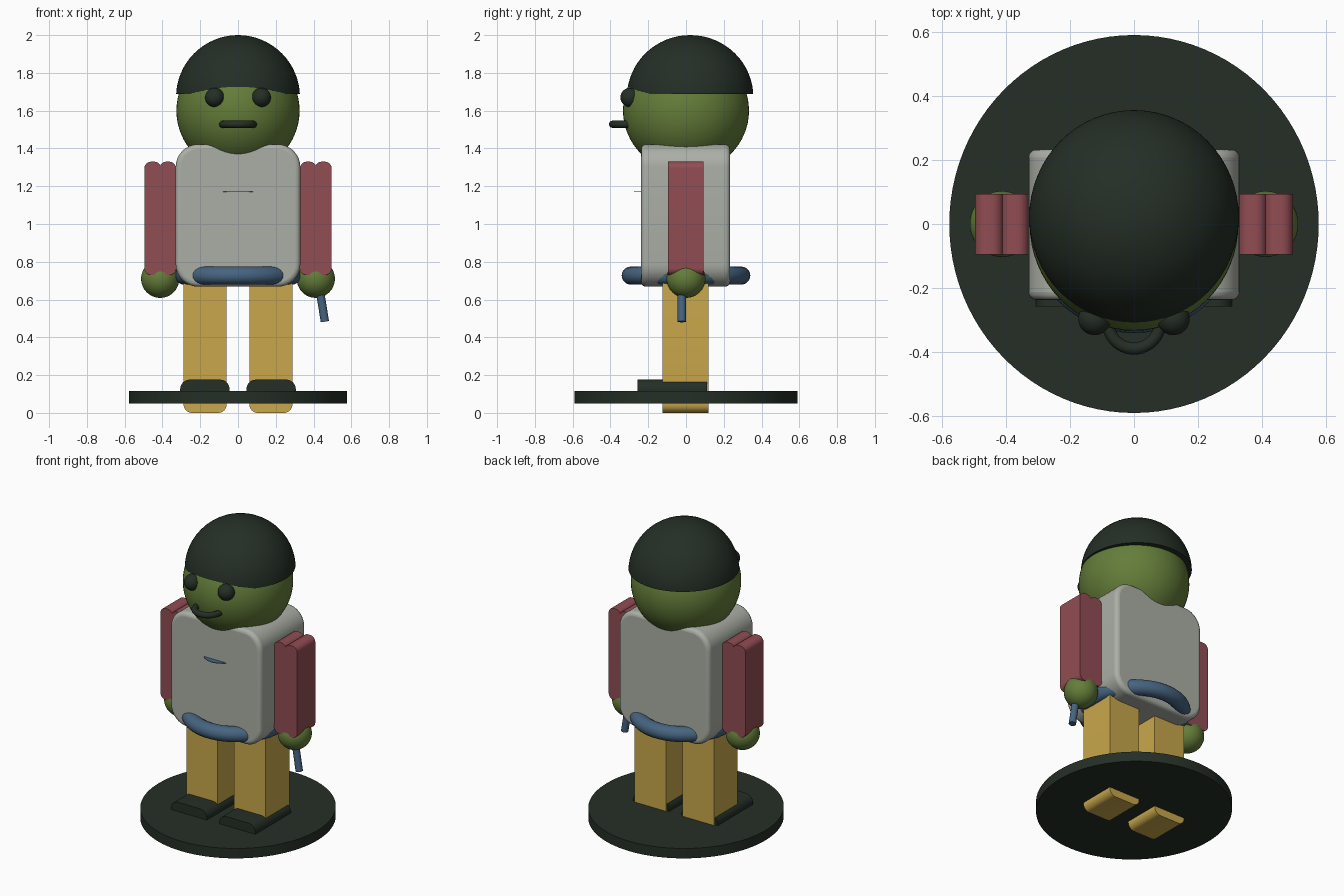
import bpy
import bmesh
from math import pi, sin, cos, radians
from mathutils import Vector

cube = bpy.data.objects.get("Cube")
if cube:
    bpy.data.objects.remove(cube, do_unlink=True)


def material(name, rgb):
    mat = bpy.data.materials.new(name)
    mat.use_nodes = True
    colour = (*rgb, 1)
    mat.diffuse_color = colour
    mat.node_tree.nodes["Principled BSDF"].inputs["Base Color"].default_value = colour
    return mat


DARK = material("dark green", (0.018, 0.028, 0.019))
SKIN = material("moss green", (0.127, 0.205, 0.041))
GREY = material("warm grey", (0.41, 0.43, 0.38))
RED = material("dusty red", (0.283, 0.074, 0.087))
BLUE = material("slate blue", (0.061, 0.127, 0.216))
GOLD = material("ochre", (0.578, 0.386, 0.07))


def finish(obj, name, mat, angle=35):
    """Name, colour and shade a part."""
    obj.name = obj.data.name = name
    obj.data.materials.clear()
    obj.data.materials.append(mat)
    bpy.ops.object.select_all(action="DESELECT")
    obj.select_set(True)
    bpy.context.view_layer.objects.active = obj
    bpy.ops.object.shade_smooth_by_angle(angle=radians(angle))
    return obj


def ball(name, mat, centre, radius, stretch=1.0):
    bpy.ops.mesh.primitive_uv_sphere_add(segments=64, ring_count=32, radius=radius, location=centre)
    obj = bpy.context.object
    obj.scale.y = stretch
    return finish(obj, name, mat)


def ring(name, mat, centre, major, minor, stretch=1.0):
    bpy.ops.mesh.primitive_torus_add(major_segments=64, minor_segments=20, location=centre,
                                     major_radius=major, minor_radius=minor)
    obj = bpy.context.object
    obj.scale.y = stretch
    return finish(obj, name, mat)


def disc(name, mat, centre, radius, height, stretch=1.0):
    bpy.ops.mesh.primitive_cylinder_add(vertices=96, radius=radius, depth=height, location=centre)
    obj = bpy.context.object
    obj.scale.y = stretch
    return finish(obj, name, mat)


def rounded_slab(name, mat, x, z, y, radius, soft=0):
    """Rounded rectangle in xz, extruded along y; soft bevels the rims."""
    bm = bmesh.new()
    corners = [(x[1], z[1], 1, 1), (x[0], z[1], -1, 1), (x[0], z[0], -1, -1), (x[1], z[0], 1, -1)]
    verts = []
    for k, (cx, cz, sx, sz) in enumerate(corners):
        for i in range(9):
            a = (k + i / 8) * pi / 2
            verts.append(bm.verts.new((cx + radius * (cos(a) - sx), y[0], cz + radius * (sin(a) - sz))))
    face = bm.faces.new(verts)
    out = bmesh.ops.extrude_face_region(bm, geom=[face])
    moved = [v for v in out["geom"] if isinstance(v, bmesh.types.BMVert)]
    bmesh.ops.translate(bm, verts=moved, vec=(0, y[1] - y[0], 0))
    bmesh.ops.recalc_face_normals(bm, faces=bm.faces)
    mesh = bpy.data.meshes.new(name)
    bm.to_mesh(mesh)
    bm.free()
    obj = bpy.data.objects.new(name, mesh)
    bpy.context.collection.objects.link(obj)
    finish(obj, name, mat)
    if soft:
        bevel = obj.modifiers.new("soft rims", "BEVEL")
        bevel.width, bevel.segments = soft, 4
        bevel.limit_method, bevel.angle_limit = "ANGLE", radians(50)
    return obj


# Round stand
disc("stand", DARK, (0, 0, 0.083), 0.577, 0.065, 1.023)

# Torso, belt and the thin chest tab
rounded_slab("torso", GREY, (-0.33, 0.33), (0.668, 1.422), (-0.237, 0.233), 0.12, 0.025)
ring("belt", BLUE, (0, 0, 0.727), 0.286, 0.048, 1.02)
disc("chest_tab", BLUE, (0, -0.18, 1.17), 0.1, 0.003, 0.95)

# Head with eyes and a curved mouth
ball("head", SKIN, (0, 0, 1.6), 0.326, 1.023)
ring("mouth", DARK, (0, -0.308, 1.528), 0.081, 0.019)

# Domed cap, cut flat underneath
cap = ball("cap", DARK, (0, 0.022, 1.672), 0.328, 1.02)
bm = bmesh.new()
bm.from_mesh(cap.data)
cut = bmesh.ops.bisect_plane(bm, geom=bm.verts[:] + bm.edges[:] + bm.faces[:],
                             plane_co=(0, 0, 0.016), plane_no=(0, 0, 1), clear_inner=True)
rim = [e for e in cut["geom_cut"] if isinstance(e, bmesh.types.BMEdge)]
bmesh.ops.edgeloop_fill(bm, edges=rim)
bmesh.ops.recalc_face_normals(bm, faces=bm.faces)
bm.to_mesh(cap.data)
bm.free()
finish(cap, "cap", DARK)

# Paired parts
for side, s in (("left", 1), ("right", -1)):
    def span(a, b):
        return tuple(sorted((s * a, s * b)))

    ball(side + "_eye", DARK, (s * 0.123, -0.296, 1.67), 0.051)
    rounded_slab(side + "_inner_sleeve", RED, span(0.328, 0.415), (0.73, 1.33), (-0.095, 0.093), 0.036)
    rounded_slab(side + "_outer_sleeve", RED, span(0.408, 0.496), (0.73, 1.33), (-0.095, 0.093), 0.036)
    ball(side + "_hand", SKIN, (s * 0.412, 0, 0.71), 0.101, 1.02)
    rounded_slab(side + "_leg", GOLD, span(0.06, 0.288), (0, 0.74), (-0.125, 0.12), 0.045)
    rounded_slab(side + "_shoe", DARK, span(0.045, 0.306), (0.06, 0.176), (-0.258, 0.11), 0.05)

# Short rod held in the left hand
top, bottom = Vector((0.425, -0.022, 0.7)), Vector((0.46, -0.022, 0.483))
bpy.ops.mesh.primitive_cylinder_add(vertices=32, radius=0.022, depth=(top - bottom).length,
                                    location=(top + bottom) / 2)
rod = bpy.context.object
rod.rotation_euler = (top - bottom).to_track_quat("Z", "Y").to_euler()
finish(rod, "held_rod", BLUE)
